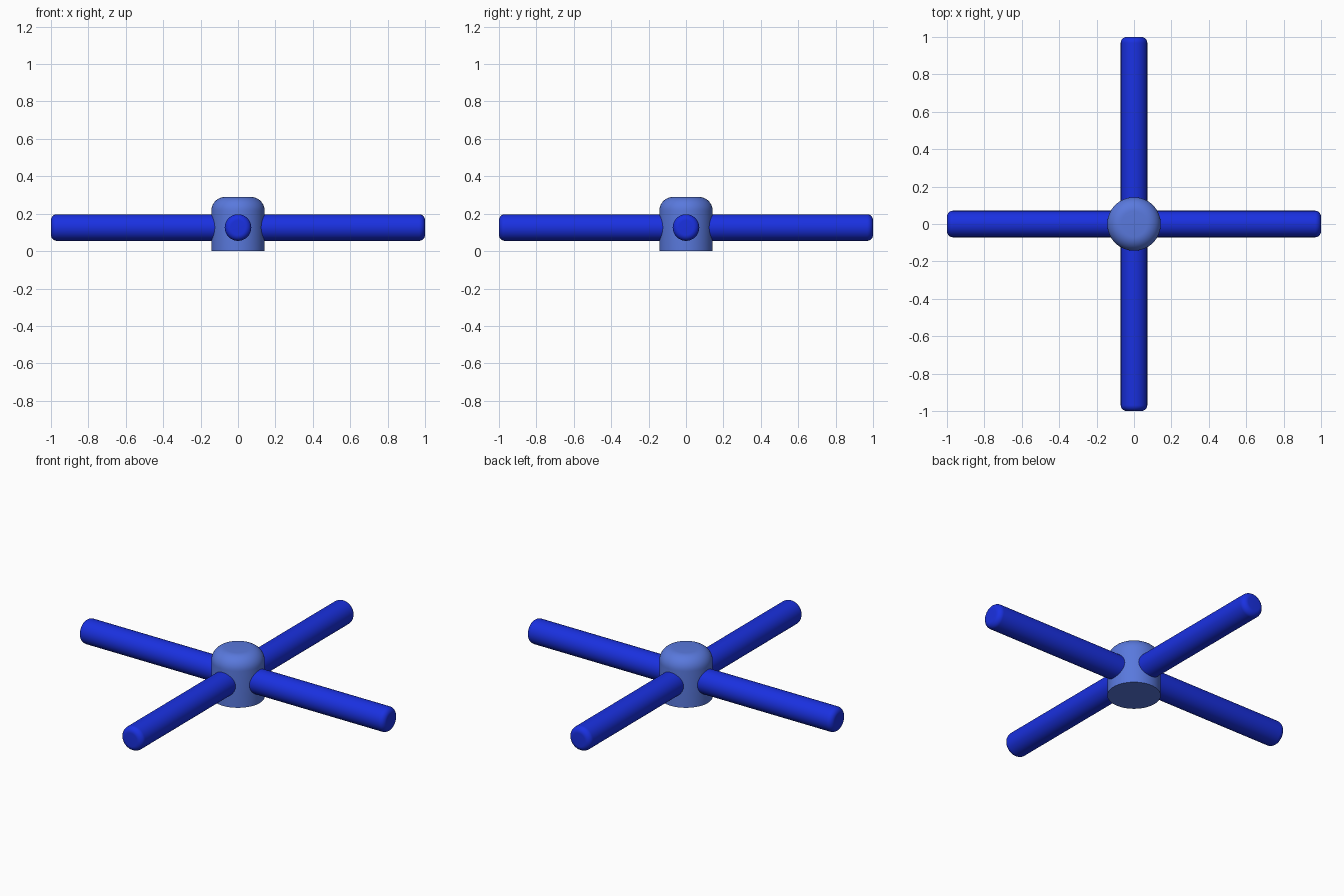
import bpy, bmesh
from math import cos, sin, pi, radians
from mathutils import Matrix

if "Cube" in bpy.data.objects:
    bpy.data.objects.remove(bpy.data.objects["Cube"])


def material(name, color):
    m = bpy.data.materials.new(name)
    m.diffuse_color = (*color, 1)
    m.use_nodes = True
    m.node_tree.nodes["Principled BSDF"].inputs["Base Color"].default_value = m.diffuse_color
    return m


def lathe(name, profile, mat, matrix=Matrix(), steps=64):
    """Spin an (r, z) profile, starting and ending on the axis, around z."""
    bm = bmesh.new()
    verts = [bm.verts.new((r, 0, z)) for r, z in profile]
    edges = [bm.edges.new(p) for p in zip(verts, verts[1:])]
    bmesh.ops.spin(bm, geom=verts + edges, cent=(0, 0, 0), axis=(0, 0, 1),
                   angle=2 * pi, steps=steps, use_merge=True)
    bmesh.ops.remove_doubles(bm, verts=bm.verts, dist=1e-5)
    bmesh.ops.recalc_face_normals(bm, faces=bm.faces)
    bm.transform(matrix)
    mesh = bpy.data.meshes.new(name)
    bm.to_mesh(mesh)
    bm.free()
    ob = bpy.data.objects.new(name, mesh)
    bpy.context.collection.objects.link(ob)
    mesh.materials.append(mat)
    bpy.ops.object.select_all(action='DESELECT')
    ob.select_set(True)
    bpy.context.view_layer.objects.active = ob
    bpy.ops.object.shade_smooth_by_angle(angle=radians(35))
    return ob


def rounded_end(radius, top, fillet, n=10):
    """Quarter-round profile from the side wall to the flat end."""
    return [(radius - fillet + fillet * cos(i / n * pi / 2),
             top - fillet + fillet * sin(i / n * pi / 2)) for i in range(n + 1)]


hub_blue = material("hub_blue", (0.10, 0.19, 0.72))
arm_blue = material("arm_blue", (0.01, 0.03, 0.75))

# Central hub with a rounded top and flat base
lathe("hub", [(0, 0), (0.143, 0)] + rounded_end(0.143, 0.29, 0.075) + [(0, 0.29)],
      hub_blue)

# Four round arms, reaching from the hub's centre outwards
arm_profile = [(0, 0.04), (0.071, 0.04)] + rounded_end(0.071, 1.0, 0.032) + [(0, 1.0)]
for i, side in enumerate(("right", "back", "left", "front")):
    place = (Matrix.Translation((0, 0, 0.126)) @ Matrix.Rotation(i * pi / 2, 4, 'Z')
             @ Matrix.Rotation(pi / 2, 4, 'Y'))
    lathe(side + "_arm", arm_profile, arm_blue, place, 48)
